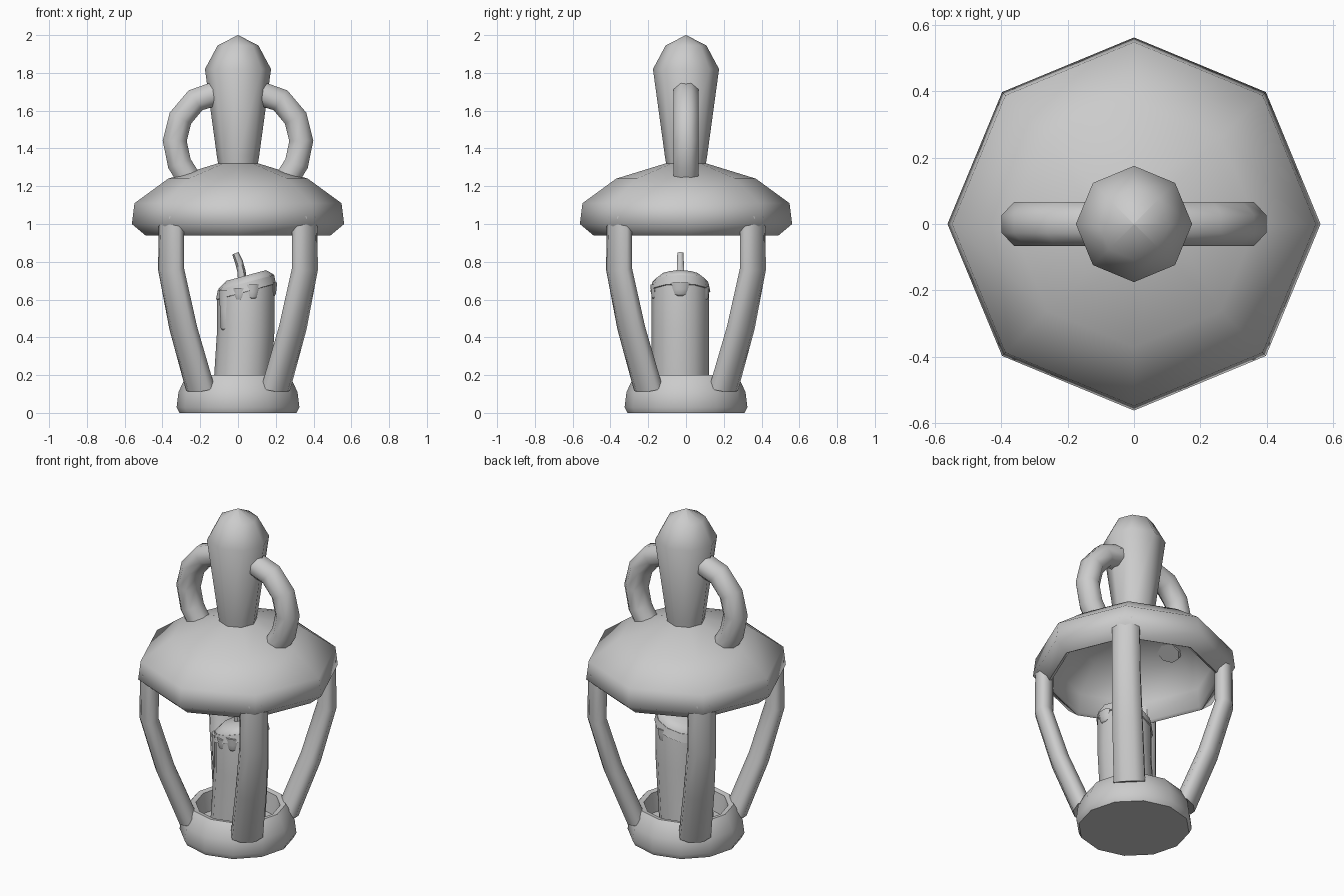
import bpy, bmesh, math
from mathutils import Vector

if "Cube" in bpy.data.objects:
    bpy.data.objects.remove(bpy.data.objects["Cube"])


def finish(name, bm, angle):
    bmesh.ops.remove_doubles(bm, verts=bm.verts, dist=1e-5)
    bmesh.ops.recalc_face_normals(bm, faces=bm.faces)
    me = bpy.data.meshes.new(name)
    bm.to_mesh(me)
    bm.free()
    ob = bpy.data.objects.new(name, me)
    bpy.context.collection.objects.link(ob)
    bpy.ops.object.select_all(action='DESELECT')
    ob.select_set(True)
    bpy.context.view_layer.objects.active = ob
    bpy.ops.object.shade_smooth_by_angle(angle=math.radians(angle))
    return ob


def ring(c, r, u, v, sides, phase=0.0):
    return [Vector(c) + r * (math.cos(a) * u + math.sin(a) * v)
            for a in (phase + 2 * math.pi * i / sides for i in range(sides))]


def loft(name, rings, angle=60):
    bm = bmesh.new()
    vs = [[bm.verts.new(p) for p in rg] for rg in rings]
    n = len(vs[0])
    for a, b in zip(vs, vs[1:]):
        for i in range(n):
            j = (i + 1) % n
            bm.faces.new((a[i], a[j], b[j], b[i]))
    for end in (vs[0], vs[-1]):
        bm.faces.new(end)
    return finish(name, bm, angle)


X, Y, Z = Vector((1, 0, 0)), Vector((0, 1, 0)), Vector((0, 0, 1))


def lathe(name, profile, sides=8, angle=60):
    return loft(name, [ring((0, 0, z), max(r, 1e-3), X, Y, sides)
                       for r, z in profile], angle)


def tube(name, path, radii, side, sides=8, angle=60, flat=1.0):
    # sweep with 'side' as the width axis; 'flat' squashes the other axis
    pts = [Vector(p) for p in path]
    rings = []
    for i, p in enumerate(pts):
        t = (pts[min(i + 1, len(pts) - 1)] - pts[max(i - 1, 0)]).normalized()
        rings.append(ring(p, radii[i], side, t.cross(side).normalized() * flat,
                          sides, math.pi / sides))
    return loft(name, rings, angle)


# roof with hollow underside
lathe("roof", [(0, 1.275), (0.10, 1.27), (0.34, 1.205), (0.46, 1.06), (0.47, 0.95),
               (0.49, 0.94), (0.562, 1.0), (0.548, 1.11), (0.37, 1.24),
               (0.11, 1.32), (0, 1.33)])

# tapered neck and domed finial
lathe("finial", [(0, 1.29), (0.102, 1.30), (0.112, 1.36), (0.175, 1.82),
                 (0.108, 1.945), (0, 2.0)])

# dished base
lathe("base", [(0, 0.0), (0.31, 0.0), (0.325, 0.03), (0.315, 0.11), (0.285, 0.175),
               (0.265, 0.2), (0.235, 0.195), (0.22, 0.08), (0, 0.08)], 12)

# side handles
for s, nm in ((-1, "left"), (1, "right")):
    pts = [(0.12, 1.69), (0.225, 1.655), (0.305, 1.56), (0.335, 1.44),
           (0.31, 1.32), (0.245, 1.215)]
    tube(nm + "_handle", [(s * x, 0, z) for x, z in pts], [0.071] * 6, Y, flat=0.97)

# four flattened corner posts on the diagonals
for sx in (-1, 1):
    for sy in (-1, 1):
        pts = [(0.352, 1.04), (0.354, 0.76), (0.29, 0.45), (0.2, 0.13)]
        side = Vector((-sy, sx, 0)).normalized()
        nm = ("front" if sy < 0 else "back") + ("_left" if sx < 0 else "_right")
        tube(nm + "_post", [(sx * a, sy * a, z) for a, z in pts],
             [0.082, 0.084, 0.09, 0.094], side, flat=0.63)

# leaning candle with slanted, bevelled top
CY = -0.03
slope = Vector((1, 0, 0.27))
loft("candle", [ring((x, CY, z), 0.152, X, Y, 12)
                for x, z in ((0.018, 0.08), (0.026, 0.2), (0.042, 0.45))]
     + [ring((0.042, CY, z), r, slope, Y, 12)
        for z, r in ((0.64, 0.152), (0.695, 0.146), (0.727, 0.105))])

# thin skirt of melted wax around the top
loft("wax_skirt", [ring((0.042, CY, z), r, slope, Y, 12)
                   for z, r in ((0.64, 0.15), (0.642, 0.159), (0.69, 0.149))])

# wax drips running down the side: azimuth, top, bottom, width
for k, (deg, top, bot, w) in enumerate(((-75, 0.68, 0.605, 0.034), (0, 0.69, 0.62, 0.05),
                                        (-145, 0.65, 0.44, 0.036), (-105, 0.66, 0.60, 0.03),
                                        (70, 0.67, 0.60, 0.03))):
    a = math.radians(deg)
    out = Vector((math.cos(a), math.sin(a), 0))
    tang = Vector((-math.sin(a), math.cos(a), 0))
    c = Vector((0.042, CY, 0)) + out * 0.148
    loft("wax_drip_%d" % (k + 1),
         [ring(c + Z * z, r, tang, out * 0.4, 6)
          for z, r in ((top, w), ((top + bot) / 2, w * 0.8), (bot + 0.01, w * 0.6),
                       (bot, w * 0.3))])

# bent wick
tube("wick", [(0.025, CY, 0.69), (0.018, CY, 0.75), (0.005, CY, 0.80), (-0.014, CY, 0.845)],
     [0.024, 0.022, 0.021, 0.018], Y, 6)
